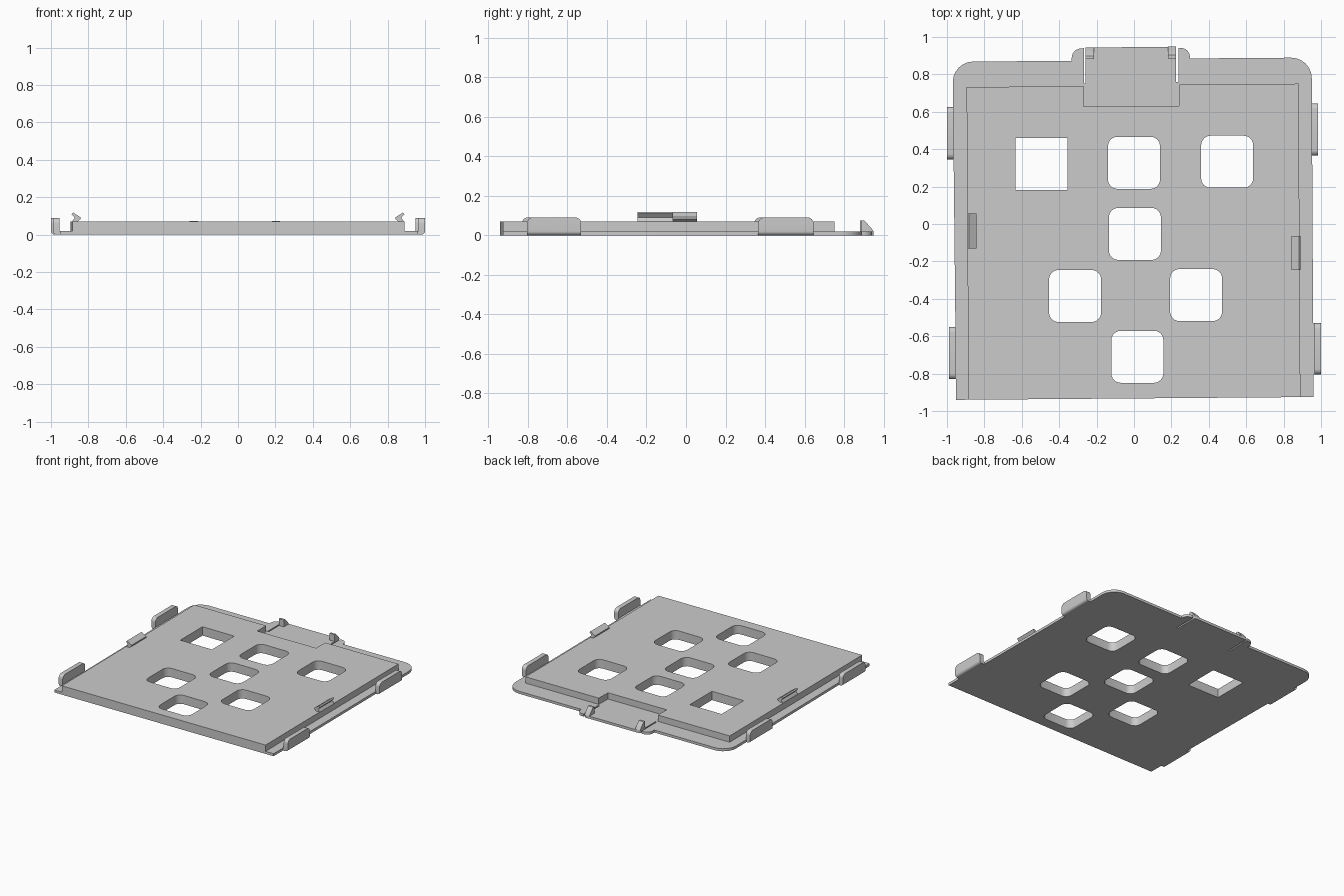
import bpy, bmesh, math
from mathutils import Vector

if "Cube" in bpy.data.objects:
    bpy.data.objects.remove(bpy.data.objects["Cube"])

grey = bpy.data.materials.new("light_grey")
grey.diffuse_color = (0.6, 0.6, 0.6, 1)
grey.use_nodes = True
grey.node_tree.nodes["Principled BSDF"].inputs["Base Color"].default_value = grey.diffuse_color


def rounded(points, steps=6):
    """Turn (x, y[, radius]) corners into an outline with rounded corners."""
    out = []
    for i, p in enumerate(points):
        c = Vector(p[:2])
        r = p[2] if len(p) > 2 else 0
        if not r:
            out.append(c)
            continue
        a = (Vector(points[i - 1][:2]) - c).normalized()
        b = (Vector(points[(i + 1) % len(points)][:2]) - c).normalized()
        half = a.angle(b) / 2
        t = r / math.tan(half)
        centre = c + (a + b).normalized() * (r / math.sin(half))
        v0, v1 = c + a * t - centre, c + b * t - centre
        sweep = v0.angle_signed(v1)
        for k in range(steps + 1):
            ang = -sweep * k / steps
            s, co = math.sin(ang), math.cos(ang)
            out.append(centre + Vector((v0.x * co - v0.y * s, v0.x * s + v0.y * co)))
    return out


def prism(name, outline, lo, hi, axis="z"):
    """Extrude an outline from lo to hi along an axis."""
    place = {"z": lambda p, h: (p[0], p[1], h),
             "y": lambda p, h: (p[0], h, p[1]),
             "x": lambda p, h: (h, p[0], p[1])}[axis]
    bm = bmesh.new()
    a = [bm.verts.new(place(p, lo)) for p in outline]
    b = [bm.verts.new(place(p, hi)) for p in outline]
    bm.faces.new(a)
    bm.faces.new(b)
    for i in range(len(a)):
        j = (i + 1) % len(a)
        bm.faces.new((a[i], a[j], b[j], b[i]))
    bmesh.ops.recalc_face_normals(bm, faces=bm.faces)
    me = bpy.data.meshes.new(name)
    bm.to_mesh(me)
    bm.free()
    me.materials.append(grey)
    ob = bpy.data.objects.new(name, me)
    bpy.context.collection.objects.link(ob)
    return ob


def combine(ob, other, operation):
    """Apply a boolean and discard the helper."""
    bpy.context.view_layer.objects.active = ob
    mod = ob.modifiers.new("cut", "BOOLEAN")
    mod.object, mod.operation, mod.solver = other, operation, "EXACT"
    bpy.ops.object.modifier_apply(modifier=mod.name)
    bpy.data.objects.remove(other)


# Thin base with rounded rear corners, latch tongue, slots and small ears
plate = prism("plate", rounded([
    (-0.95, -1.0), (0.96, -1.0), (0.95, 0.89, 0.11), (0.30, 0.885),
    (0.297, 0.94, 0.05), (0.237, 0.942), (0.237, 0.76), (0.225, 0.76),
    (0.225, 0.948, 0.01), (-0.258, 0.943, 0.01), (-0.258, 0.75), (-0.268, 0.75),
    (-0.268, 0.94), (-0.333, 0.935, 0.05), (-0.333, 0.872), (-0.97, 0.868, 0.11)]),
    0, 0.02)

# Raised slab, notched behind the latch
slab = prism("slab", [
    (-0.885, -1.0), (0.89, -1.0), (0.88, 0.75), (0.243, 0.745), (0.24, 0.632),
    (-0.27, 0.627), (-0.27, 0.737), (-0.895, 0.732)], 0.01, 0.07)
combine(plate, slab, "UNION")

# Trim the front edge flush
combine(plate, prism("front_cutter", [(-1.2, -1.2), (1.2, -1.2), (1.2, -0.923),
                                      (-1.2, -0.942)], -0.1, 0.2), "DIFFERENCE")

# Seven windows, one with sharp corners
for x, y, r in [(-0.495, 0.322, 0), (0, 0.327, 0.05), (0.498, 0.333, 0.05),
                (0.005, -0.053, 0.05), (-0.315, -0.385, 0.05),
                (0.332, -0.38, 0.05), (0.018, -0.71, 0.05)]:
    h = 0.139
    hole = rounded([(x - h, y - h, r), (x + h, y - h, r), (x + h, y + h, r), (x - h, y + h, r)])
    combine(plate, prism("hole_cutter", hole, -0.1, 0.2), "DIFFERENCE")

# Upright side tabs with rounded tops and rounded lower outer edges
for name, side, x_out, y0, y1 in [("rear_left", -1, 1.0, 0.345, 0.625),
                                  ("front_left", -1, 0.99, -0.83, -0.55),
                                  ("rear_right", 1, 0.985, 0.365, 0.645),
                                  ("front_right", 1, 1.0, -0.805, -0.53)]:
    x_in = x_out - 0.036
    tab = prism("side_tab_" + name, rounded([
        (side * (x_in - 0.01), 0), (side * x_out, 0, 0.02), (side * x_out, 0.09),
        (side * x_in, 0.09), (side * x_in, 0.02), (side * (x_in - 0.01), 0.02)]), y0, y1, "y")
    mask = prism("tab_mask", rounded([(y0, -0.01), (y1, -0.01), (y1, 0.09, 0.03),
                                      (y0, 0.09, 0.03)]), -1.2, 1.2, "x")
    combine(tab, mask, "INTERSECT")

# Small hooks on the slab edges
for name, side, y0, y1 in [("left", -1, -0.13, 0.055), ("right", 1, -0.245, -0.065)]:
    prism("hook_" + name, [(side * x, z) for x, z in [
        (0.888, 0.069), (0.86, 0.069), (0.842, 0.083), (0.842, 0.093),
        (0.882, 0.118), (0.89, 0.11), (0.873, 0.09)]], y0, y1, "y")

# Wedge catches at the latch corners
for name, x0, x1, y in [("left", -0.258, -0.215, 0.943), ("right", 0.182, 0.225, 0.948)]:
    prism("latch_wedge_" + name, [(y - 0.062, 0.019), (y, 0.019), (y - 0.002, 0.026),
                                  (y - 0.045, 0.074), (y - 0.062, 0.074)], x0, x1, "x")

# Crisp edges, smooth rounded corners
for ob in bpy.context.collection.objects:
    ob.select_set(True)
bpy.context.view_layer.objects.active = plate
bpy.ops.object.shade_smooth_by_angle(angle=math.radians(30))
